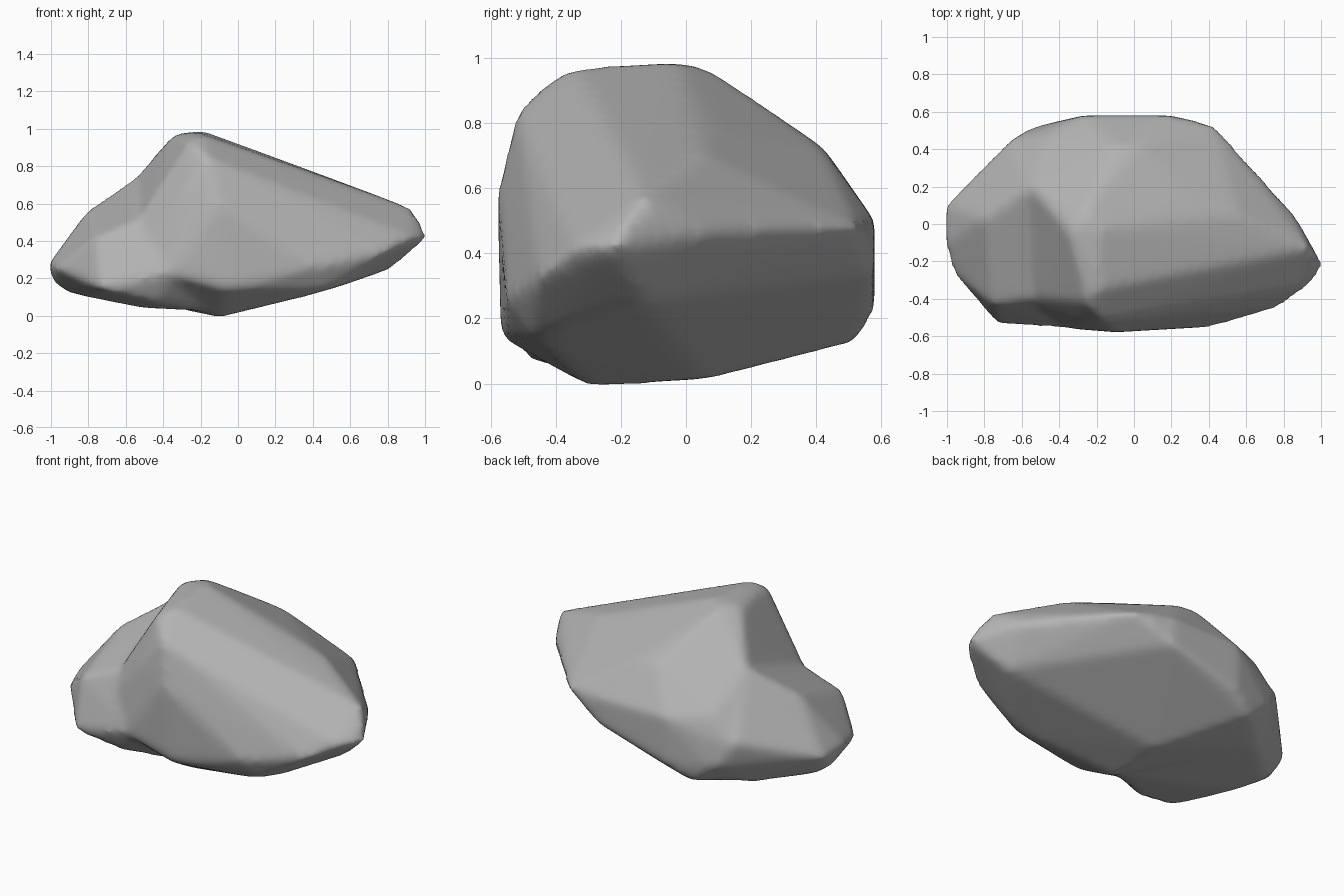
import bpy, bmesh

cube = bpy.data.objects.get("Cube")
if cube:
    bpy.data.objects.remove(cube, do_unlink=True)

stone = bpy.data.materials.new("grey_stone")
stone.use_nodes = True
colour = (0.45, 0.45, 0.45, 1)
stone.diffuse_color = colour
stone.node_tree.nodes["Principled BSDF"].inputs["Base Color"].default_value = colour


def add_hull(bm, points):
    """Add the convex block around the given corners."""
    verts = [bm.verts.new(p) for p in points]
    out = bmesh.ops.convex_hull(bm, input=verts)
    spare = {g for g in out["geom_interior"] + out["geom_unused"]
             if isinstance(g, bmesh.types.BMVert)}
    bmesh.ops.delete(bm, geom=list(spare), context="VERTS")


# Main mass: tall crest, long right slope, broad back
main_mass = [
    (-.35, -.04, .97), (-.19, -.03, .99), (-.19, -.35, .97), (-.26, .07, .97),
    (-.26, -.42, .93), (-.16, -.52, .84), (-.29, -.52, .66), (-.1, -.58, .59),
    (-.06, -.57, .14), (-.36, -.56, .22), (-.5, -.46, .42), (-.5, -.4, .56),
    (-.55, .2, .74), (.3, .1, .78), (-.1, .42, .73), (.03, .42, .72),
    (.56, .05, .71), (.94, -.13, .57), (1.02, -.23, .42), (.93, -.34, .42),
    (.77, -.45, .33), (.42, -.55, .26), (.56, -.41, .16), (.46, -.47, .14),
    (.35, -.4, .1), (.85, .07, .46), (.43, .53, .48), (.19, .58, .5),
    (-.27, .58, .5), (.19, .58, .34), (-.27, .58, .22), (.82, -.12, .25),
    (-.1, -.3, -.01), (-.1, .06, .01), (-.4, .53, .13), (-.53, .52, .24),
    (-.5, .46, .53), (-.65, .46, .37), (-.66, .3, .11),
]
# Lower shoulder: rounded lobe on the other end
shoulder = [
    (-1.01, -.1, .28), (-1.01, .1, .27), (-.99, 0, .18), (-.97, -.26, .25),
    (-.8, .03, .57), (-.76, -.43, .42), (-.73, -.54, .14), (-.55, .2, .74),
    (-.65, .46, .4), (-.55, .52, .25), (-.85, -.15, .11), (-.5, -.2, .04),
    (-.92, .05, .13), (-.66, .3, .1), (-.4, .5, .14), (-.1, -.3, .02),
    (-.3, -.56, .25), (-.5, -.4, .53), (-.45, -.48, .07),
]

bm = bmesh.new()
add_hull(bm, main_mass)
add_hull(bm, shoulder)
bmesh.ops.recalc_face_normals(bm, faces=bm.faces)
mesh = bpy.data.meshes.new("boulder")
bm.to_mesh(mesh)
bm.free()
mesh.materials.append(stone)
boulder = bpy.data.objects.new("boulder", mesh)
bpy.context.collection.objects.link(boulder)

# Fuse both blocks and wear down the edges
fuse = boulder.modifiers.new("fuse", "REMESH")
fuse.mode = "VOXEL"
fuse.voxel_size = .025
fuse.use_smooth_shade = True
wear = boulder.modifiers.new("wear", "SMOOTH")
wear.factor = .5
wear.iterations = 10
